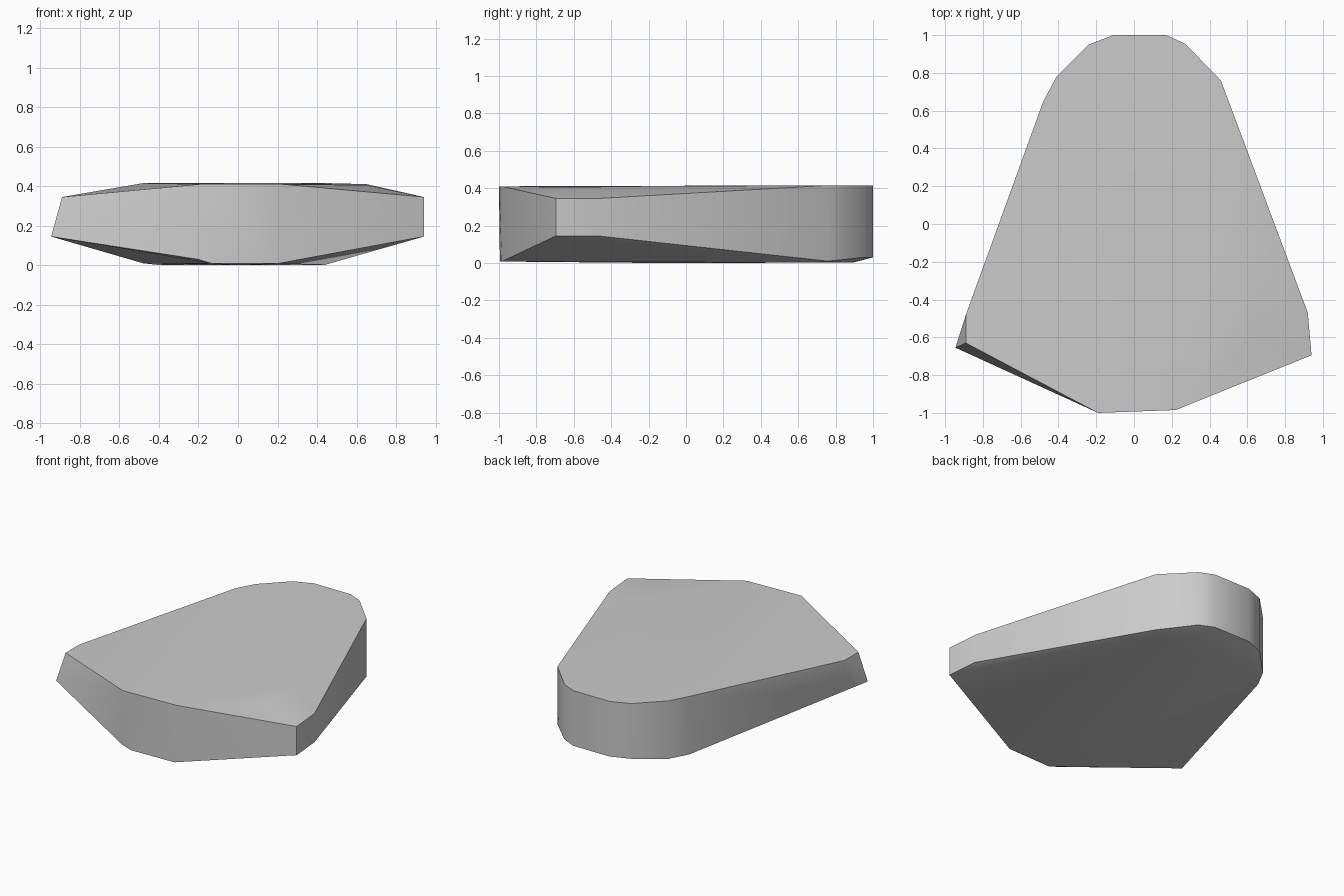
import bpy
import bmesh
import math

cube = bpy.data.objects.get("Cube")
if cube:
    bpy.data.objects.remove(cube)

# Material
grey = bpy.data.materials.new("plain_grey")
grey.use_nodes = True
tone = (0.6, 0.6, 0.6, 1)
grey.diffuse_color = tone
grey.node_tree.nodes["Principled BSDF"].inputs["Base Color"].default_value = tone

# Outline of the rounded back end, upper and lower rims
back_rim = [(-0.48, 0.65), (-0.41, 0.78), (-0.24, 0.95), (-0.11, 1.0),
            (0.17, 1.0), (0.27, 0.955), (0.46, 0.76)]
points = [(x, y, 0.415) for x, y in back_rim]
points += [(x, y, 0.03 if y > 0.9 else 0.01) for x, y in back_rim]

# Underside curling up to the back rim
points += [(-0.18, 0.89, 0.002), (0.2, 0.88, 0.002), (-0.41, 0.72, 0.002), (0.44, 0.7, 0.002)]

# Blunt front end
points += [(-0.19, -1.0, 0.41), (0.22, -0.985, 0.41), (-0.2, -0.995, 0.03),
           (-0.13, -0.995, 0.008), (0.2, -0.985, 0.008), (0, -0.15, 0)]

# Wide corners on each side, thinner than the middle
points += [(-0.89, -0.63, 0.345), (-0.89, -0.48, 0.345),
           (-0.945, -0.655, 0.145), (-0.89, -0.48, 0.145)]
points += [(x, y, z) for x, y in ((0.92, -0.47), (0.94, -0.695)) for z in (0.145, 0.345)]

# Slight swell of the top near the left corner
points += [(0.65, -0.3, 0.41), (0.65, -0.6, 0.405)]

# Wrap the rims and corners in one convex skin
bm = bmesh.new()
verts = [bm.verts.new(p) for p in points]
hull = bmesh.ops.convex_hull(bm, input=verts)
loose = [v for v in bm.verts if not v.link_faces]
bmesh.ops.delete(bm, geom=loose, context='VERTS')
bmesh.ops.dissolve_limit(bm, angle_limit=math.radians(0.5), verts=bm.verts, edges=bm.edges)
bmesh.ops.recalc_face_normals(bm, faces=bm.faces)

mesh = bpy.data.meshes.new("tapered_slab")
bm.to_mesh(mesh)
bm.free()
mesh.materials.append(grey)
slab = bpy.data.objects.new("tapered_slab", mesh)
bpy.context.collection.objects.link(slab)

bpy.ops.object.select_all(action='DESELECT')
slab.select_set(True)
bpy.context.view_layer.objects.active = slab
bpy.ops.object.shade_smooth_by_angle(angle=math.radians(30))
